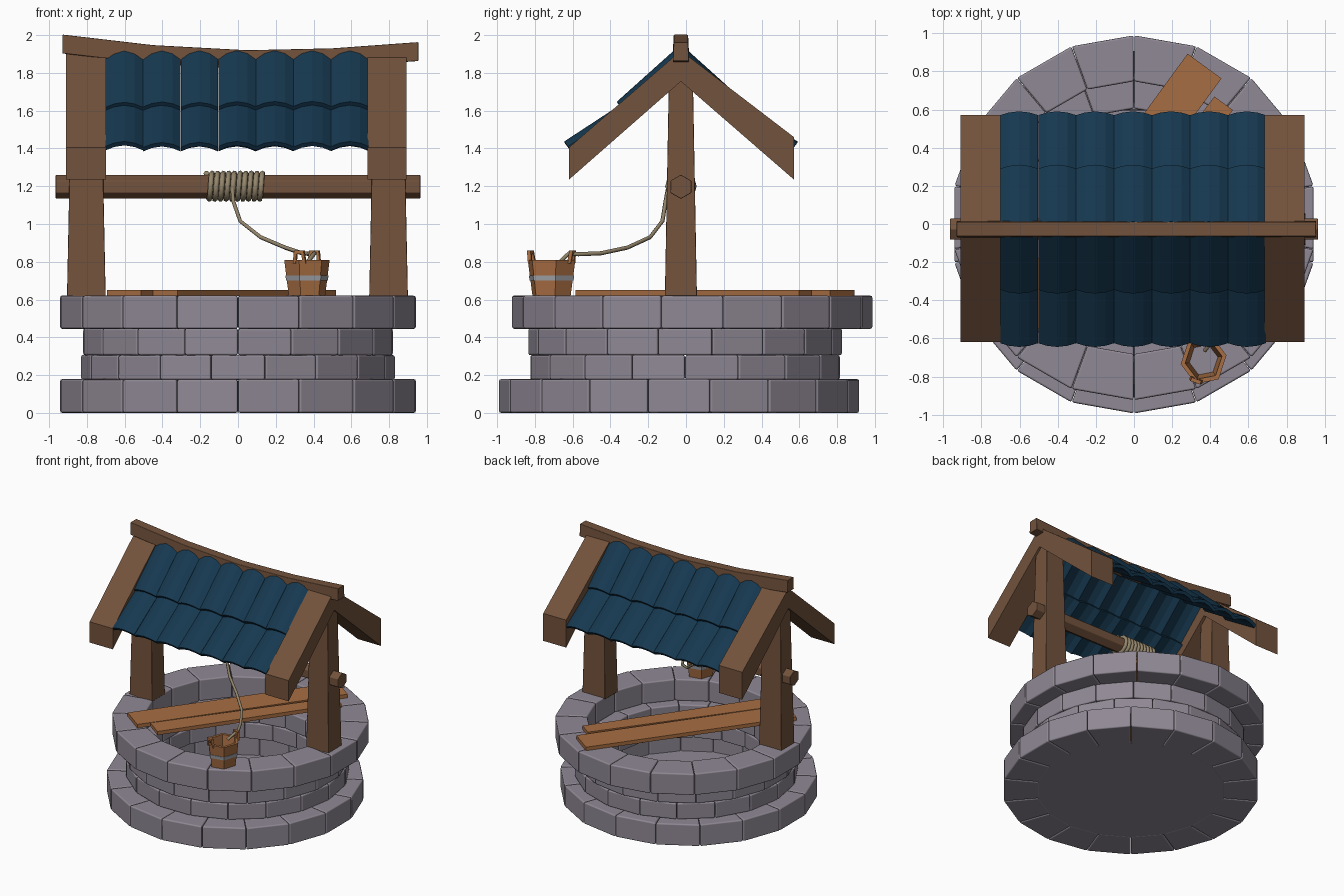
import bpy, bmesh, math, random
from mathutils import Vector

if "Cube" in bpy.data.objects:
    bpy.data.objects.remove(bpy.data.objects["Cube"])

random.seed(4)
CY = -0.027  # y of the roof ridge, posts and axle


def material(name, rgb):
    m = bpy.data.materials.new(name)
    m.diffuse_color = (*rgb, 1)
    m.use_nodes = True
    m.node_tree.nodes["Principled BSDF"].inputs["Base Color"].default_value = m.diffuse_color
    return m


STONE = material("stone", (0.28, 0.25, 0.30))
WOOD = material("dark_wood", (0.17, 0.085, 0.045))
PLANK = material("light_wood", (0.39, 0.155, 0.055))
TILE = material("blue_tile", (0.008, 0.04, 0.08))
ROPE = material("rope", (0.30, 0.24, 0.15))
METAL = material("metal", (0.36, 0.37, 0.40))


def loft(name, pieces, mat, bevel=0, closed=False):
    """Each piece is a list of equal-length sections, skinned and capped."""
    bm = bmesh.new()
    for secs in pieces:
        rows = [[bm.verts.new(p) for p in s] for s in secs]
        n = len(rows[0])
        pairs = list(zip(rows, rows[1:]))
        if closed:
            pairs.append((rows[-1], rows[0]))
        for a, b in pairs:
            for i in range(n):
                j = (i + 1) % n
                bm.faces.new((a[i], a[j], b[j], b[i]))
        if not closed:
            bm.faces.new(rows[0])
            bm.faces.new(rows[-1])
    bmesh.ops.recalc_face_normals(bm, faces=bm.faces)
    me = bpy.data.meshes.new(name)
    bm.to_mesh(me)
    bm.free()
    me.materials.append(mat)
    ob = bpy.data.objects.new(name, me)
    bpy.context.collection.objects.link(ob)
    if bevel:
        mod = ob.modifiers.new("bevel", 'BEVEL')
        mod.width = bevel
        mod.segments = 2
        me.shade_smooth()
        mod.harden_normals = True
    return ob


def ngon(n, r, cx, cy, z, phase, sy=1):
    return [(cx + r * math.cos(phase + k * math.tau / n),
             cy + sy * r * math.sin(phase + k * math.tau / n), z) for k in range(n)]


def rect(cx, cy, z, w, d):
    return [(cx + sx * w / 2, cy + sy * d / 2, z)
            for sx, sy in ((-1, -1), (1, -1), (1, 1), (-1, 1))]


def rope(name, pts, r):
    cu = bpy.data.curves.new(name, 'CURVE')
    cu.dimensions = '3D'
    cu.bevel_depth = r
    cu.bevel_resolution = 1
    cu.use_fill_caps = True
    sp = cu.splines.new('POLY')
    sp.points.add(len(pts) - 1)
    for p, co in zip(sp.points, pts):
        p.co = (*co, 1)
    tmp = bpy.data.objects.new(name + "_curve", cu)
    me = bpy.data.meshes.new_from_object(tmp)
    bpy.data.objects.remove(tmp)
    me.materials.clear()
    me.materials.append(ROPE)
    bpy.context.collection.objects.link(bpy.data.objects.new(name, me))


# Stone courses: 18 bevelled blocks each
def course(name, z0, z1, r_in, r_out, cy, phase):
    blocks = []
    step = math.tau / 18
    gap = 0.0015
    for k in range(18):
        a0 = math.radians(-90) + (k + phase) * step + gap
        a1 = a0 + step - 2 * gap
        plan = [(r * math.cos(a), r * math.sin(a) + cy)
                for r, a in ((r_in, a0), (r_out, a0), (r_out, a1), (r_in, a1))]
        top = z1 - random.uniform(0, 0.003)
        blocks.append([[(x, y, z) for x, y in plan] for z in (z0, top)])
    loft(name, blocks, STONE, bevel=0.011)


course("base_course", 0, 0.179, 0.69, 0.956, -0.037, 0)
course("lower_wall_course", 0.175, 0.308, 0.61, 0.832, -0.005, 0.5)
course("upper_wall_course", 0.305, 0.449, 0.61, 0.832, -0.005, 0)
course("rim_course", 0.445, 0.622, 0.715, 0.956, 0.033, 0)
loft("well_floor", [[ngon(18, 0.70, 0, -0.037, z, math.pi / 2) for z in (0.002, 0.02)]], STONE)

# Posts, tapering upwards
for side, x in (("left", -0.803), ("right", 0.797)):
    loft(side + "_post", [[rect(x, CY, 0.61, 0.205, 0.17),
                           rect(x, CY, 1.83, 0.155, 0.125)]], WOOD, bevel=0.005)

# Gable rafters: chevron profile (y, z) in two halves
for side, x0, x1 in (("left", -0.91, -0.70), ("right", 0.685, 0.893)):
    halves = [[(CY, 1.918), (-0.62, 1.405), (-0.62, 1.235), (CY, 1.755)],
              [(CY, 1.918), (0.572, 1.46), (0.572, 1.235), (CY, 1.755)]]
    loft(side + "_rafters", [[[(x, y, z) for y, z in h] for x in (x0, x1)]
                             for h in halves], WOOD)

# Sagging ridge beam
ridge = [(-0.93, 1.953), (-0.45, 1.897), (0.05, 1.87), (0.5, 1.88), (0.955, 1.913)]
loft("ridge_beam", [[[(x, CY + dy, z + dz)
                      for dy, dz in ((-.043, -.05), (.043, -.05), (.038, .05), (-.038, .05))]
                     for x, z in ridge]], WOOD, bevel=0.005)

# Hexagonal axle
loft("axle", [[[(x, CY + 0.064 * math.sin(k * math.pi / 3), 1.197 + 0.064 * math.cos(k * math.pi / 3))
                for k in range(6)] for x in (-0.965, 0.965)]], WOOD, bevel=0.005)

# Arched roof tiles, square to the slope: two rows of seven on each side
ARCH = [(-0.099, 0), (-0.055, 0.022), (0, 0.033), (0.055, 0.022), (0.099, 0)]
ROWS = {"upper": ((0.02, 1.89), (0.318, 1.62)),
        "lower": ((0.26, 1.632), (0.598, 1.408))}


def tile_section(cx, y, z, s):
    ny, nz = 0.6 * s, 0.8
    outer = [(u, h) for u, h in ARCH]
    inner = [(u, h - 0.026) for u, h in reversed(ARCH)]
    return [(cx + u, CY + s * y + ny * h, z + nz * h) for u, h in outer + inner]


for slope, s in (("front", -1), ("back", 1)):
    for row, (a, b) in ROWS.items():
        tiles = [[tile_section(-0.602 + k * 0.199, y, z + j, s)
                  for (y, z), j in ((a, 0), (b, random.uniform(-.003, .003)))]
                 for k in range(7)]
        loft(f"{slope}_{row}_tiles", tiles, TILE)

# Rope wound round the axle, and the loose end running to the bucket
turns, seg = 10, 12
rope("rope_coil", [(-0.167 + 0.297 * i / (turns * seg),
                    CY + 0.068 * math.sin(i * math.tau / seg),
                    1.2 + 0.068 * math.cos(i * math.tau / seg))
                   for i in range(turns * seg + 1)], 0.015)
rope("loose_rope", [(-0.03, -0.095, 1.19), (-0.025, -0.108, 1.12), (0.012, -0.125, 1.015),
                    (0.12, -0.19, 0.93), (0.25, -0.31, 0.875), (0.34, -0.45, 0.845),
                    (0.40, -0.57, 0.84), (0.405, -0.62, 0.845), (0.37, -0.665, 0.80)], 0.011)

# Open hexagonal bucket with hoop and two lugs
BX, BY, PH = 0.365, -0.712, math.radians(-110)


def bucket_ring(r, z):
    return ngon(6, r, BX, BY, z, PH, 1.1)


loft("bucket", [[bucket_ring(0.098, 0.622), bucket_ring(0.122, 0.81),
                 bucket_ring(0.098, 0.81), bucket_ring(0.076, 0.622)]], PLANK, closed=True)
loft("bucket_hoop", [[bucket_ring(0.102, 0.70), bucket_ring(0.112, 0.70),
                      bucket_ring(0.116, 0.727), bucket_ring(0.102, 0.727)]], METAL, closed=True)
lugs = []
out, along = Vector((math.cos(PH), math.sin(PH), 0)), Vector((-math.sin(PH), math.cos(PH), 0))
for s in (1, -1):
    for t in (-0.022, 0.022):   # two uprights and a crossbar make each lug
        lugs.append([[Vector((BX, BY, z)) + out * s * (r + dr) + along * (t * k + dt)
                      for dr, dt in ((-.01, -.008), (.01, -.008), (.01, .008), (-.01, .008))]
                     for z, r, k in ((0.79, 0.110, 1.3), (0.85, 0.118, 0.9))])
    lugs.append([[Vector((BX, BY, z)) + out * s * (0.118 + dr) + along * dt
                  for dr, dt in ((-.01, -.027), (.01, -.027), (.01, .027), (-.01, .027))]
                 for z in (0.842, 0.86)])
loft("bucket_lugs", lugs, PLANK)

# Two planks lying across the rim
d = Vector((-0.59, -0.807, 0))
side = Vector((0.807, -0.59, 0))
for name, start, length, w0, w1 in (("wide_plank", (0.37, 0.828), 1.65, 0.22, 0.22),
                                    ("narrow_plank", (0.47, 0.633), 1.45, 0.12, 0.16)):
    secs = []
    for t, w in ((0, w0), (length, w1)):
        c = Vector((*start, 0.62)) + d * t
        secs.append([c + side * w / 2 * a + Vector((0, 0, h))
                     for a, h in ((-1, 0), (1, 0), (1, 0.03), (-1, 0.03))])
    loft(name, [secs], PLANK)
